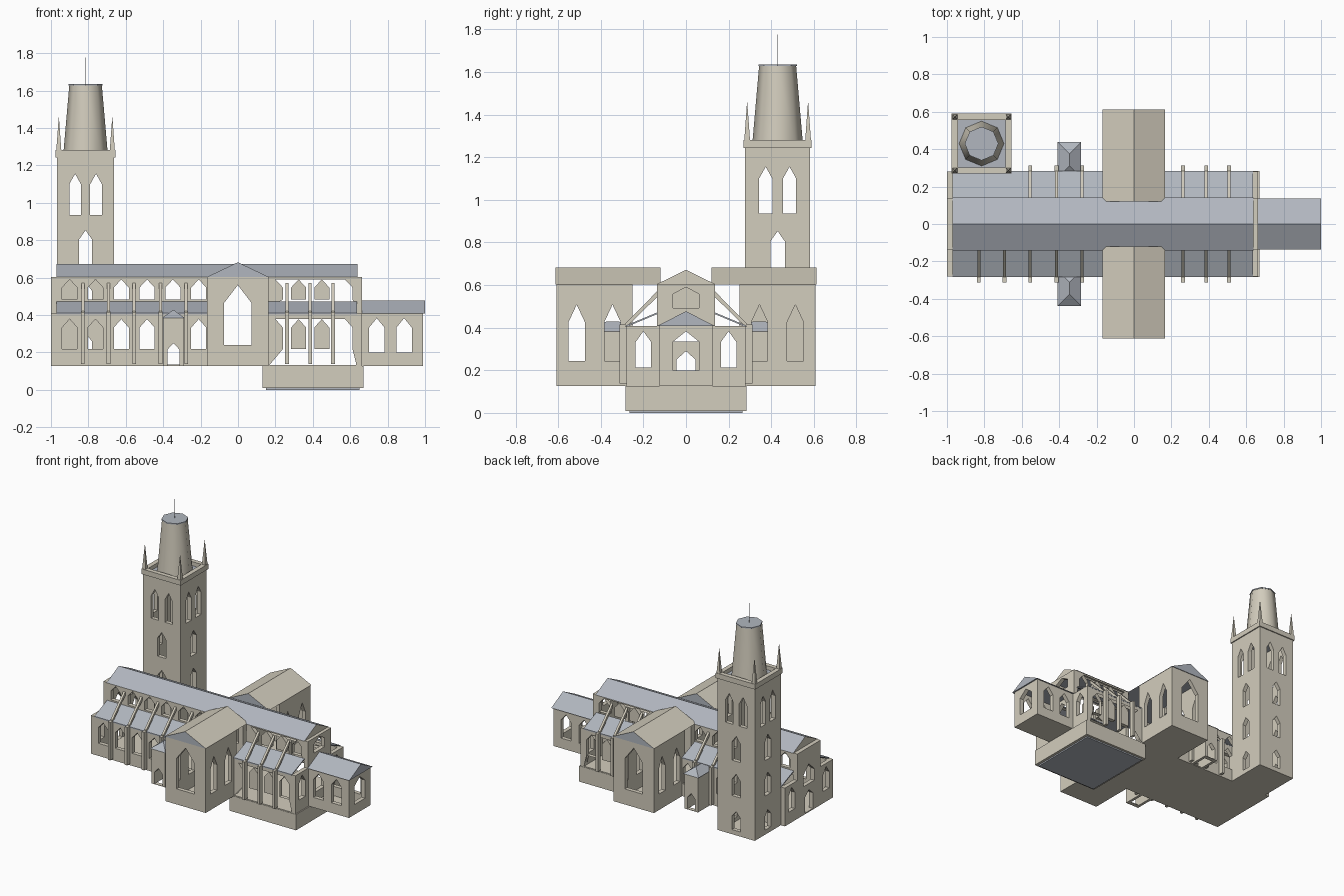
import bpy
from mathutils import Matrix

if "Cube" in bpy.data.objects:
    bpy.data.objects.remove(bpy.data.objects["Cube"])


def material(name, rgb):
    m = bpy.data.materials.new(name)
    m.use_nodes = True
    m.diffuse_color = (*rgb, 1)
    m.node_tree.nodes["Principled BSDF"].inputs["Base Color"].default_value = (*rgb, 1)
    return m


STONE = material("pale stone", (0.65, 0.61, 0.51))
SLATE = material("blue grey slate", (0.44, 0.47, 0.52))
FLOOR, AISLE, EAVE = 0.126, 0.407, 0.602
T = 0.03  # wall thickness


def mesh_object(name, verts, faces, mat):
    me = bpy.data.meshes.new(name)
    me.from_pydata(verts, [], faces)
    me.materials.append(mat)
    ob = bpy.data.objects.new(name, me)
    bpy.context.collection.objects.link(ob)
    return ob


def extrude(name, section, along, start, end, mat=STONE):
    """Prism: a section in (other axis, z), run along x or y."""
    place = (lambda s, u, z: (s, u, z)) if along == "x" else (lambda s, u, z: (-u, s, z))
    n = len(section)
    verts = [place(s, u, z) for s in (start, end) for u, z in section]
    faces = [[i, i + n, (i + 1) % n + n, (i + 1) % n] for i in range(n)]
    faces += [list(range(n)), list(range(2 * n - 1, n - 1, -1))]
    ob = mesh_object(name, verts, faces, mat)
    area = sum(a[0] * b[1] - b[0] * a[1] for a, b in zip(section, section[1:] + section[:1]))
    if area < 0:
        ob.data.flip_normals()
    return ob


def box(name, x0, x1, y0, y1, z0, z1, mat=STONE):
    return extrude(name, [(y0, z0), (y1, z0), (y1, z1), (y0, z1)], "x", x0, x1, mat)


def lancet(u, half, sill, spring, apex):
    return [(u - half, sill), (u + half, sill), (u + half, spring), (u, apex), (u - half, spring)]


def rect(u0, u1, z0, z1):
    return [(u0, z0), (u1, z0), (u1, z1), (u0, z1)]


def wall(name, along, at, outline, openings=()):
    """Upright wall of thickness T centred on 'at', pierced by openings."""
    cu = bpy.data.curves.new(name, "CURVE")
    cu.dimensions, cu.fill_mode, cu.extrude = "2D", "BOTH", T / 2
    for loop in [outline, *openings]:
        sp = cu.splines.new("POLY")
        sp.points.add(len(loop) - 1)
        for p, (u, z) in zip(sp.points, loop):
            p.co = (u, z, 0, 1)
        sp.use_cyclic_u = True
    tmp = bpy.data.objects.new(name + " outline", cu)
    me = bpy.data.meshes.new_from_object(tmp)
    bpy.data.objects.remove(tmp)
    if along == "x":
        me.transform(Matrix(((1, 0, 0, 0), (0, 0, -1, at), (0, 1, 0, 0), (0, 0, 0, 1))))
    else:
        me.transform(Matrix(((0, 0, 1, at), (1, 0, 0, 0), (0, 1, 0, 0), (0, 0, 0, 1))))
    me.materials.clear()
    me.materials.append(STONE)
    me.polygons.foreach_set("use_smooth", [False] * len(me.polygons))
    bpy.context.collection.objects.link(bpy.data.objects.new(name, me))


def gable_roof(name, along, start, end, mid, half, eave, ridge, stone_gables=False):
    """Slate prism with a stone ceiling, and stone gables if wanted."""
    ob = extrude(name, [(mid - half, eave), (mid + half, eave), (mid, ridge)],
                 along, start, end, SLATE)
    ob.data.materials.append(STONE)
    for f in ob.data.polygons:
        if f.normal.z < -0.9 or (stone_gables and abs(f.normal.z) < 0.1):
            f.material_index = 1


# Undercroft and floors
box("undercroft", 0.13, 0.67, -0.283, 0.283, 0.01, FLOOR)
box("undercroft_base", 0.15, 0.65, -0.265, 0.265, 0, 0.01, SLATE)
box("nave_floor", -1, 0.662, -0.28, 0.28, FLOOR, FLOOR + 0.006)
box("transept_floor", -0.165, 0.163, -0.608, 0.608, FLOOR, FLOOR + 0.006)
box("chapel_floor", 0.66, 0.99, -0.125, 0.125, FLOOR, FLOOR + 0.006)

# Nave sides, with window bays west and east of the transept
west_bays = [-0.9 + 0.138 * i for i in range(6)]
east_bays = [0.2 + 0.124 * i for i in range(4)]
PORCH = -0.345
for side, s in (("south", -1), ("north", 1)):
    for part, x0, x1, bays in (("west", -0.97, -0.165, west_bays), ("east", 0.163, 0.635, east_bays)):
        low = [lancet(x, 0.04, 0.218, 0.333, 0.378) for x in bays if abs(x - PORCH) > 0.03]
        if part == "west":
            low.append(lancet(PORCH, 0.032, FLOOR + 0.008, 0.215, 0.25))
        wall(f"{side}_{part}_aisle_wall", "x", s * (0.28 - T / 2), rect(x0, x1, FLOOR, AISLE), low)
        wall(f"{side}_{part}_clerestory", "x", s * (0.135 - T / 2), rect(x0, x1, 0.44, EAVE),
             [lancet(x, 0.04, 0.482, 0.547, 0.59) for x in bays])
        extrude(f"{side}_{part}_aisle_roof",
                [(s * 0.283, 0.402), (s * 0.283, 0.41), (s * 0.134, 0.472), (s * 0.134, 0.464)],
                "x", x0, x1, SLATE)

    # Buttress piers with slender flying arms
    for x in [-0.83, -0.692, -0.555, -0.415, -0.277, 0.262, 0.386, 0.508]:
        if s > 0 and x < -0.66:
            continue
        ya, yb = sorted((s * 0.279, s * 0.313))
        box(f"{side}_pier", x - 0.01, x + 0.01, ya, yb, 0.137, 0.415)
        extrude(f"{side}_flying_buttress",
                [(s * 0.283, 0.4), (s * 0.134, 0.545), (s * 0.134, 0.572), (s * 0.283, 0.422)],
                "x", x - 0.008, x + 0.008)

    # Transept arm
    arm = sorted((s * 0.25, s * 0.608))
    lights = [lancet(s * y, 0.038, 0.243, 0.427, 0.508) for y in (0.345, 0.513)]
    for part, x in (("west", -0.165 + T / 2), ("east", 0.163 - T / 2)):
        wall(f"{side}_transept_{part}_wall", "y", x, rect(*arm, FLOOR, EAVE), lights)
    wall(f"{side}_transept_end_wall", "x", s * (0.608 - T / 2), rect(-0.165, 0.163, FLOOR, EAVE),
         [lancet(-0.001, 0.073, 0.24, 0.465, 0.56)])
    gable_roof(f"{side}_transept_roof", "y", *sorted((s * 0.12, s * 0.613)), 0.001, 0.168, EAVE, 0.682)

    # Porch with a hipped roof running in under the aisle eave
    ya, yb = sorted((s * 0.28, s * 0.432))
    for x in (-0.4 + 0.01, -0.29 - 0.01):
        box(f"{side}_porch_side", x - 0.01, x + 0.01, ya, yb, FLOOR, 0.383)
    wall(f"{side}_porch_front", "x", s * (0.432 - T / 2), rect(-0.4, -0.29, FLOOR, 0.383),
         [lancet(PORCH, 0.032, FLOOR + 0.003, 0.215, 0.25)])
    ya, yb = sorted((s * 0.25, s * 0.438))
    mesh_object(f"{side}_porch_roof",
                [(-0.408, ya, 0.383), (-0.283, ya, 0.383), (-0.283, yb, 0.383), (-0.408, yb, 0.383),
                 (PORCH, ya + 0.062, 0.428), (PORCH, yb - 0.062, 0.428)],
                [(0, 1, 4), (1, 2, 5, 4), (2, 3, 5), (3, 0, 4, 5), (3, 2, 1, 0)], SLATE)

# Nave end walls, stepped down over the aisles
stepped = [(-0.28, FLOOR), (0.28, FLOOR), (0.28, AISLE), (0.135, AISLE), (0.135, EAVE),
           (-0.135, EAVE), (-0.135, AISLE), (-0.28, AISLE)]
aisle_lights = [lancet(y, 0.036, 0.213, 0.333, 0.383) for y in (-0.2, 0.2)]
wall("west_front", "y", -1 + T / 2, stepped,
     aisle_lights + [lancet(0, 0.045, FLOOR + 0.008, 0.25, 0.29), lancet(0, 0.062, 0.335, 0.42, 0.48)])
wall("nave_east_wall", "y", 0.662 - T / 2, stepped,
     aisle_lights + [lancet(0, 0.062, 0.2, 0.335, 0.385), lancet(0, 0.062, 0.492, 0.557, 0.59)])
gable_roof("nave_roof", "x", -0.97, 0.638, 0, 0.141, EAVE, 0.672, True)

# East chapel
for side, s in (("south", -1), ("north", 1)):
    wall(f"chapel_{side}_wall", "x", s * (0.125 - T / 2), rect(0.66, 0.99, FLOOR, AISLE),
         [lancet(x, 0.041, 0.2, 0.333, 0.383) for x in (0.742, 0.888)])
wall("chapel_east_wall", "y", 0.99 - T / 2, rect(-0.125, 0.125, FLOOR, AISLE),
     [lancet(0, 0.062, 0.2, 0.333, 0.383)])
gable_roof("chapel_roof", "x", 0.66, 1.0, 0, 0.137, AISLE, 0.477)

# Bell tower
CX, CY, R = -0.815, 0.43, 0.152
for side, along, at, c in (("south", "x", CY - R + T / 2, CX), ("north", "x", CY + R - T / 2, CX),
                           ("west", "y", CX - R + T / 2, CY), ("east", "y", CX + R - T / 2, CY)):
    openings = [lancet(c + d, 0.031, 0.935, 1.1, 1.155) for d in (-0.056, 0.056)]
    openings += [lancet(c, 0.034, 0.67, 0.805, 0.853), lancet(c, 0.034, 0.41, 0.53, 0.575),
                 lancet(c, 0.034, 0.16, 0.26, 0.3)]
    wall(f"tower_{side}_wall", along, at, rect(c - R, c + R, FLOOR, 1.245), openings)
box("tower_floor", CX - R, CX + R, CY - R, CY + R, FLOOR, FLOOR + 0.006)
box("tower_deck", CX - R, CX + R, CY - R, CY + R, 1.243, 1.252, SLATE)
for s in (-1, 1):
    a, b = sorted((s * 0.127, s * 0.16))
    box("parapet_side", CX + a, CX + b, CY - 0.16, CY + 0.16, 1.243, 1.281)
    box("parapet_end", CX - 0.127, CX + 0.127, CY + a, CY + b, 1.243, 1.281)


def cone(name, sides, r1, r2, x, y, z0, z1, mat=STONE, turn=0.0):
    bpy.ops.mesh.primitive_cone_add(vertices=sides, radius1=r1, radius2=r2, depth=z1 - z0,
                                    location=(x, y, (z0 + z1) / 2), rotation=(0, 0, turn))
    ob = bpy.context.object
    ob.name = name
    ob.data.materials.append(mat)


# Corner pinnacles, tapered octagonal lantern, cap and finial rod
for sx in (-1, 1):
    for sy in (-1, 1):
        cone("pinnacle", 4, 0.019, 0.001, CX + sx * 0.143, CY + sy * 0.143, 1.28, 1.456, STONE, 0.785)
cone("lantern", 8, 0.12, 0.087, CX, CY, 1.25, 1.628)
bpy.ops.object.shade_smooth_by_angle(angle=0.9)
cone("lantern_cap", 8, 0.09, 0.09, CX, CY, 1.627, 1.635, SLATE)
cone("finial_rod", 6, 0.0015, 0.0015, CX, CY, 1.634, 1.777, SLATE)
